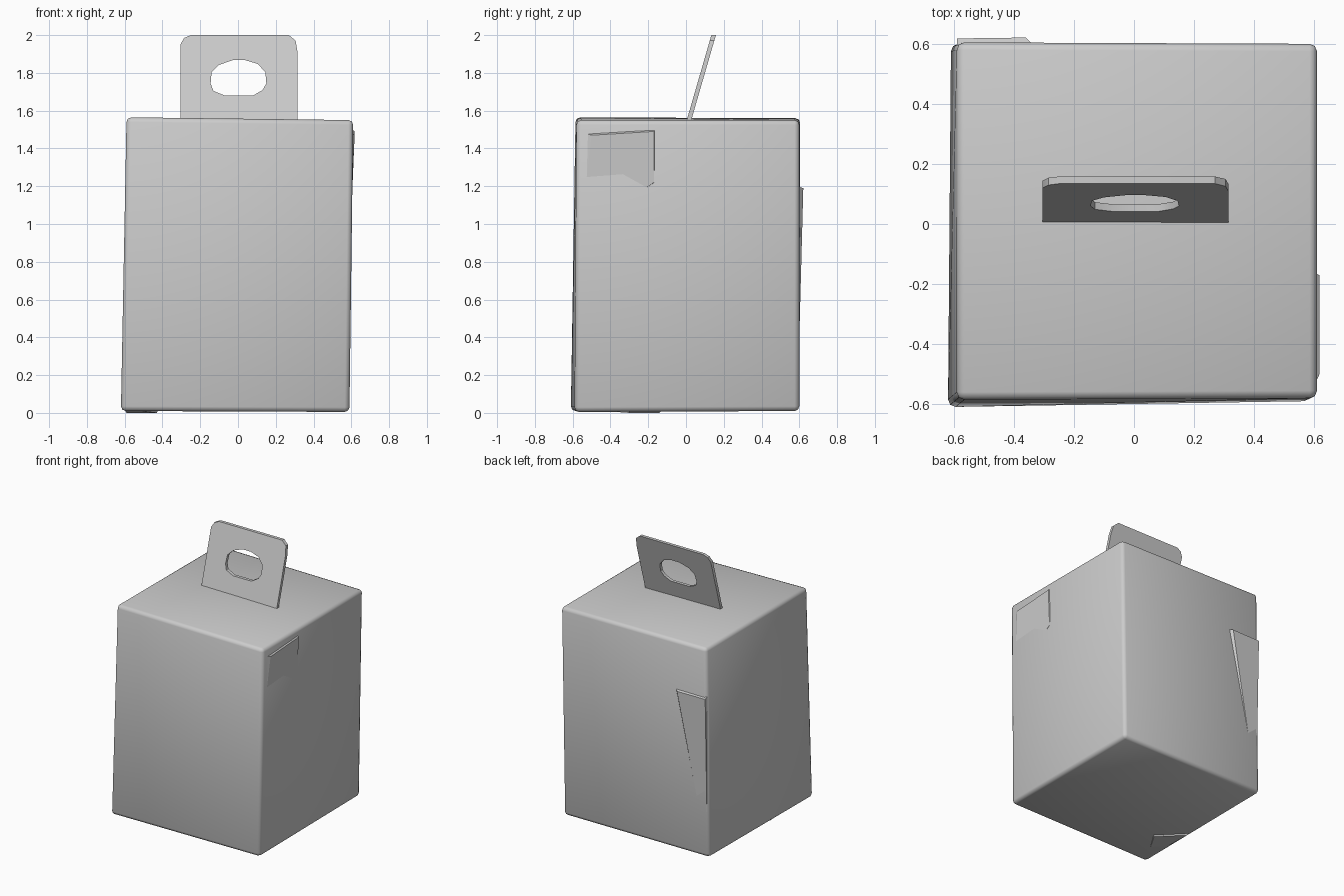
import bpy, bmesh
from mathutils import Vector

if "Cube" in bpy.data.objects:
    bpy.data.objects.remove(bpy.data.objects["Cube"])

card = bpy.data.materials.new("plain card grey")
card.diffuse_color = (0.6, 0.6, 0.6, 1)
card.use_nodes = True
card.node_tree.nodes["Principled BSDF"].inputs["Base Color"].default_value = card.diffuse_color


def finish(obj, angle=0.6):
    obj.data.materials.clear()
    obj.data.materials.append(card)
    bpy.ops.object.select_all(action='DESELECT')
    obj.select_set(True)
    bpy.context.view_layer.objects.active = obj
    bpy.ops.object.shade_smooth_by_angle(angle=angle)


def hull(name, points, bevel=0.0):
    """Convex solid through a few corner points, with optional soft edges."""
    bm = bmesh.new()
    for p in points:
        bm.verts.new(p)
    bmesh.ops.convex_hull(bm, input=bm.verts[:])
    bmesh.ops.dissolve_limit(bm, angle_limit=0.12, verts=bm.verts[:], edges=bm.edges[:])
    if bevel:
        bmesh.ops.bevel(bm, geom=bm.edges[:], offset=bevel, segments=2,
                        profile=0.5, affect='EDGES')
    bmesh.ops.recalc_face_normals(bm, faces=bm.faces[:])
    me = bpy.data.meshes.new(name)
    bm.to_mesh(me)
    bm.free()
    obj = bpy.data.objects.new(name, me)
    bpy.context.collection.objects.link(obj)
    finish(obj, 0.9 if bevel else 0.3)


# Slightly skewed carton body
hull("carton_body", [
    (-0.62, -0.61, 0.01), (0.59, -0.59, 0.005), (0.585, 0.60, 0.01), (-0.61, 0.60, 0.01),
    (-0.59, -0.585, 1.565), (0.61, -0.58, 1.55), (0.61, 0.60, 1.55), (-0.59, 0.605, 1.56)],
    0.025)

# Loose flap edges: right side near the top, back near the left corner, underside
hull("side_flap", [
    (0.59, -0.56, 1.49), (0.59, -0.16, 1.51), (0.59, -0.16, 1.20), (0.59, -0.56, 0.95),
    (0.618, -0.50, 1.47), (0.618, -0.17, 1.49), (0.607, -0.17, 1.22)])
hull("back_flap", [
    (-0.59, 0.59, 1.20), (-0.33, 0.59, 1.20), (-0.59, 0.59, 0.03),
    (-0.59, 0.618, 1.19), (-0.36, 0.621, 1.19)])
hull("bottom_flap", [
    (-0.60, -0.58, 0.02), (-0.60, -0.12, 0.02), (-0.42, -0.30, 0.02),
    (-0.59, -0.14, 0.0), (-0.43, -0.30, 0.0)])

# Handle plate: rounded outline with an oval finger hole
outline = [(-0.305, -0.03), (0.315, -0.03), (0.315, 0.36), (0.305, 0.42), (0.27, 0.45),
           (-0.25, 0.45), (-0.285, 0.435), (-0.305, 0.40)]
hole = [(-0.145, 0.19), (-0.13, 0.15), (-0.07, 0.125), (0.08, 0.125), (0.13, 0.155),
        (0.15, 0.19), (0.145, 0.25), (0.105, 0.295), (0.04, 0.315), (-0.03, 0.315),
        (-0.10, 0.29), (-0.14, 0.25)]
cu = bpy.data.curves.new("handle", 'CURVE')
cu.dimensions = '2D'
cu.fill_mode = 'BOTH'
cu.extrude = 0.012
for pts in (outline, hole):
    sp = cu.splines.new('POLY')
    sp.points.add(len(pts) - 1)
    for q, (x, y) in zip(sp.points, pts):
        q.co = (x, y, 0, 1)
    sp.use_cyclic_u = True
handle = bpy.data.objects.new("handle", cu)
bpy.context.collection.objects.link(handle)
bpy.ops.object.select_all(action='DESELECT')
handle.select_set(True)
bpy.context.view_layer.objects.active = handle
bpy.ops.object.convert(target='MESH')
handle = bpy.context.object
# Lean the plate backwards out of the lid
for v in handle.data.vertices:
    x, h, t = v.co
    v.co = Vector((x, 0.018 + 0.285 * h - t, 1.557 + 0.984 * h))
bm = bmesh.new()
bm.from_mesh(handle.data)
bmesh.ops.remove_doubles(bm, verts=bm.verts[:], dist=0.0005)
bmesh.ops.recalc_face_normals(bm, faces=bm.faces[:])
bm.to_mesh(handle.data)
bm.free()
finish(handle)
